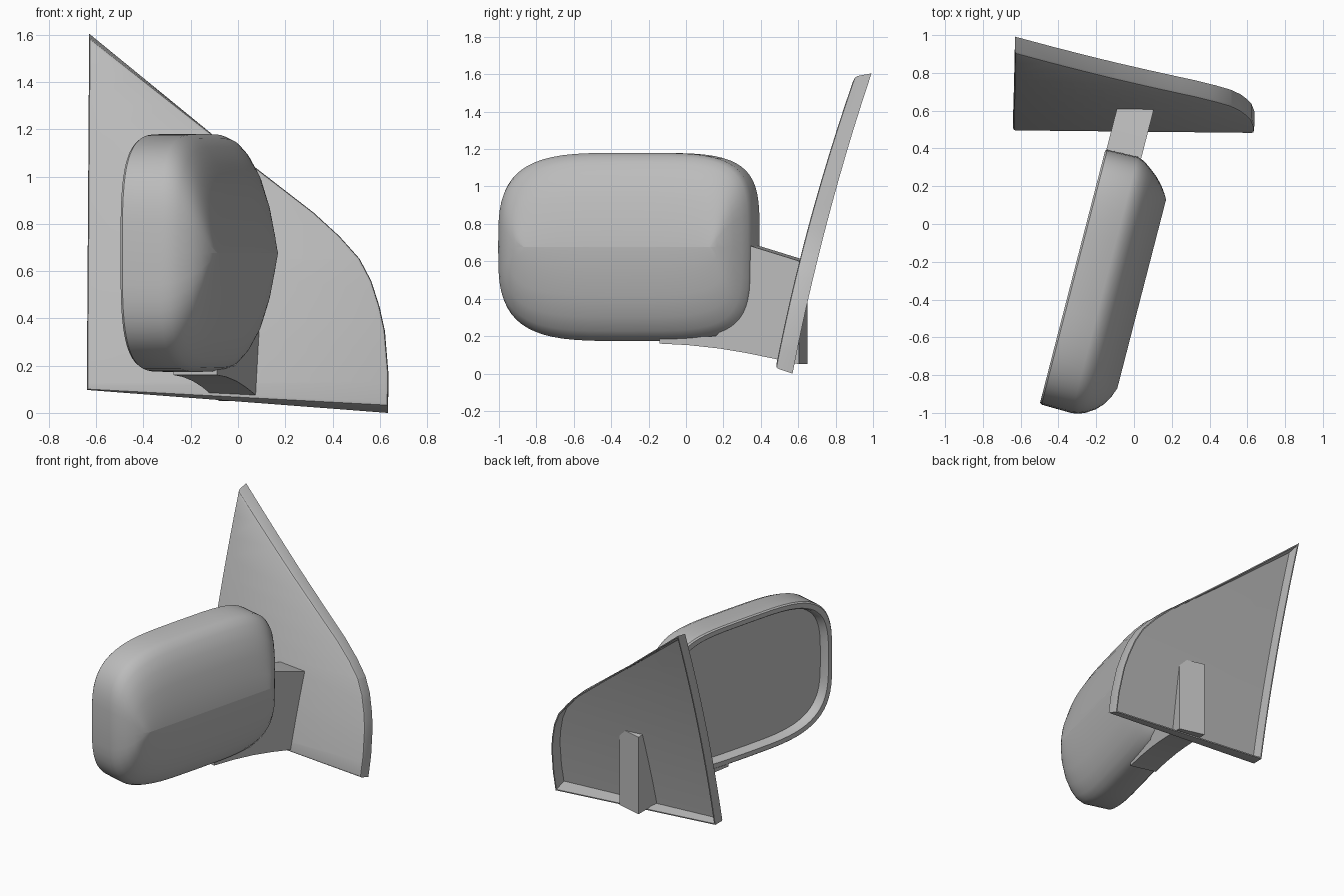
import bpy, bmesh, math
from mathutils import Vector

cube = bpy.data.objects.get("Cube")
if cube:
    bpy.data.objects.remove(cube, do_unlink=True)

grey = bpy.data.materials.new("plain grey")
grey.use_nodes = True
colour = (0.5, 0.5, 0.5, 1)
grey.diffuse_color = colour
grey.node_tree.nodes["Principled BSDF"].inputs["Base Color"].default_value = colour

# Housing axes: ALONG its length, OUT of its domed side
ALONG = Vector((0.25, 0.968, 0)).normalized()
OUT = Vector((ALONG.y, -ALONG.x, 0))


def place(s, t, z):
    return ALONG * s + OUT * t + Vector((0, 0, z))


def finish(name, bm, angle):
    bmesh.ops.recalc_face_normals(bm, faces=bm.faces)
    mesh = bpy.data.meshes.new(name)
    bm.to_mesh(mesh)
    bm.free()
    mesh.materials.append(grey)
    obj = bpy.data.objects.new(name, mesh)
    bpy.context.collection.objects.link(obj)
    bpy.ops.object.select_all(action="DESELECT")
    obj.select_set(True)
    bpy.context.view_layer.objects.active = obj
    bpy.ops.object.shade_smooth_by_angle(angle=math.radians(angle))
    return obj


def loft(bm, rings):
    """Join closed rings of points and cap both ends."""
    loops = [[bm.verts.new(p) for p in ring] for ring in rings]
    for a, b in zip(loops, loops[1:]):
        for i in range(len(a)):
            j = (i + 1) % len(a)
            bm.faces.new((a[i], a[j], b[j], b[i]))
    bm.faces.new(loops[0])
    bm.faces.new(loops[-1])


def rounded_ring(s0, s1, t, half, steps=64):
    """Rounded rectangle, tighter in the corners near the bracket."""
    mid, reach, ring = (s0 + s1) / 2, (s1 - s0) / 2, []
    for i in range(steps):
        a = 2 * math.pi * i / steps
        c, d = math.cos(a), math.sin(a)
        power = 2 / (4.4 if c > 0 else 3.5)
        s = mid + reach * math.copysign(abs(c) ** power, c)
        z = 0.677 + half * math.copysign(abs(d) ** power, d)
        ring.append(place(s, t, z))
    return ring


# Mirror housing: recessed glass, rim, straight wall, then dome up to a ridge
sections = [
    (-0.99, 0.285, -0.185, 0.445), (-1.0, 0.295, -0.235, 0.455),
    (-1.008, 0.305, -0.245, 0.463), (-1.04, 0.338, -0.245, 0.495),
    (-1.048, 0.346, -0.235, 0.503), (-1.052, 0.35, -0.07, 0.503),
    (-1.045, 0.335, -0.03, 0.485), (-1.03, 0.31, 0.005, 0.45),
    (-1.0, 0.275, 0.05, 0.375), (-0.96, 0.235, 0.088, 0.26),
    (-0.915, 0.2, 0.113, 0.13), (-0.865, 0.168, 0.132, 0.001),
]
bm = bmesh.new()
loft(bm, [rounded_ring(*s) for s in sections])
finish("mirror_housing", bm, 35)

# Bracket: side profile swept across its width
profile = [(0.61, 0.05), (0.61, 0.602), (0.35, 0.68), (0.3, 0.69), (0.3, 0.35),
           (0.15, 0.2), (-0.16, 0.19), (-0.16, 0.16), (0.0, 0.152),
           (0.17, 0.134), (0.32, 0.11), (0.47, 0.08)]
bm = bmesh.new()
loft(bm, [[place(s, t, z) for s, z in profile] for t in (-0.24, -0.05)])
finish("bracket", bm, 30)

# Mounting plate: thin curved panel with a lip around its back
outline = [Vector(p) for p in (
    (-0.64, 0.097), (0.635, 0.03), (0.637, 0.17), (0.622, 0.35), (0.6, 0.45),
    (0.565, 0.56), (0.515, 0.655), (0.43, 0.75), (0.32, 0.85), (0.06, 1.05),
    (-0.11, 1.18), (-0.63, 1.588))]


def plate_ring(inset, depth):
    ring = []
    for i, p in enumerate(outline):
        d1 = (p - outline[i - 1]).normalized()
        d2 = (outline[(i + 1) % len(outline)] - p).normalized()
        n1, n2 = Vector((-d1.y, d1.x)), Vector((-d2.y, d2.x))
        q = p + (n1 + n2) * inset / (1 + n1.dot(n2))
        ring.append(Vector((q.x, depth, q.y)))
    return ring


bm = bmesh.new()
loft(bm, [plate_ring(*r) for r in (
    (0.014, 0), (0.004, 0.004), (0, 0.014), (0, 0.09), (0.008, 0.09), (0.012, 0.01))])
for i in range(1, 12):
    bmesh.ops.bisect_plane(bm, geom=bm.verts[:] + bm.edges[:] + bm.faces[:],
                           plane_co=(0, 0, i * 0.13), plane_no=(0, 0, 1))
for v in bm.verts:
    x, d, z = v.co
    v.co.y = d + 0.474 + 0.19 * z + 0.05 * z * z
    v.co.z += d * (0.12 * z - 0.17 * (x / 0.64 + 1))
finish("mounting_plate", bm, 30)
